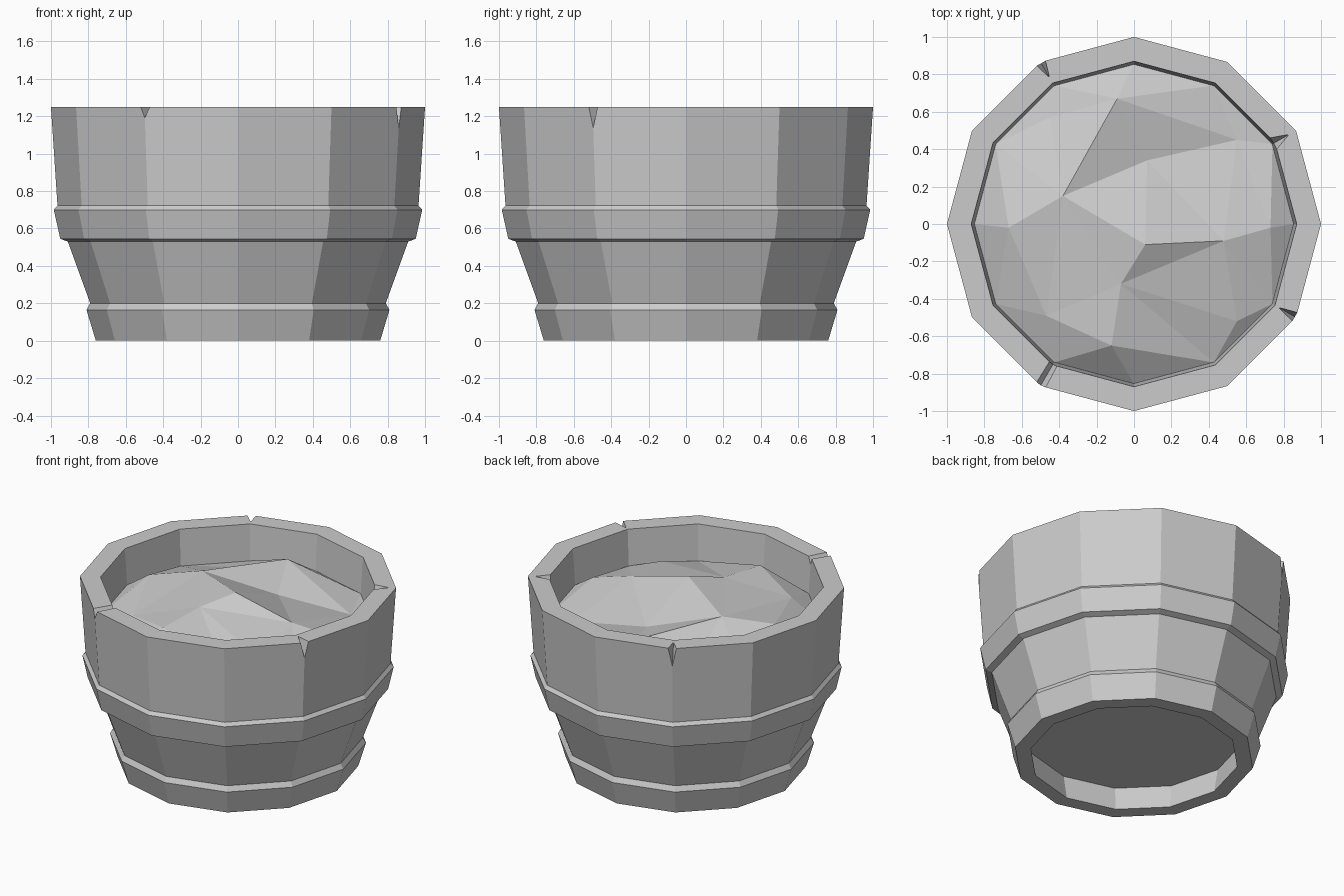
import bpy, bmesh, math
from mathutils import Vector, geometry

if "Cube" in bpy.data.objects:
    bpy.data.objects.remove(bpy.data.objects["Cube"])

SIDES = 12
GREY = (0.6, 0.6, 0.6, 1)
mat = bpy.data.materials.new("plain grey")
mat.use_nodes = True
mat.diffuse_color = GREY
mat.node_tree.nodes["Principled BSDF"].inputs["Base Color"].default_value = GREY


def ring_point(r, z, i):
    a = math.tau * i / SIDES
    return Vector((r * math.cos(a), r * math.sin(a), z))


def make_object(name, bm):
    bmesh.ops.remove_doubles(bm, verts=bm.verts, dist=1e-5)
    bmesh.ops.recalc_face_normals(bm, faces=bm.faces)
    mesh = bpy.data.meshes.new(name)
    bm.to_mesh(mesh)
    bm.free()
    mesh.materials.append(mat)
    obj = bpy.data.objects.new(name, mesh)
    bpy.context.collection.objects.link(obj)
    return obj


def lathe(name, profile, caps=False):
    """Turn a profile of (radius, height) into a faceted ring or a capped solid."""
    bm = bmesh.new()
    rings = [[bm.verts.new(ring_point(r, z, i)) for i in range(SIDES)] for r, z in profile]
    pairs = list(zip(rings, rings[1:]))
    if caps:
        bm.faces.new(rings[0])
        bm.faces.new(rings[-1])
    else:
        pairs.append((rings[-1], rings[0]))
    for low, high in pairs:
        for i in range(SIDES):
            j = (i + 1) % SIDES
            bm.faces.new((low[i], low[j], high[j], high[i]))
    return make_object(name, bm)


# Tub wall with a recessed underside and a hollow top
tub = lathe("tub", [(0.69, 0.17), (0.66, 0), (0.74, 0), (0.79, 0.2), (0.91, 0.53),
                    (0.965, 0.72), (1, 1.25), (0.87, 1.25), (0.85, 0.95)], caps=True)

# Hoops around the foot and the waist
lathe("lower_hoop", [(0.74, 0), (0.76, 0), (0.81, 0.165), (0.79, 0.2), (0.77, 0.2)])
lathe("upper_hoop", [(0.89, 0.53), (0.91, 0.53), (0.95, 0.545), (0.985, 0.70),
                     (0.963, 0.725), (0.94, 0.725)])


# Chips in the rim: V-shaped cutters, each running from one radius to another
def chip(name, angle, r_wide, r_tip, width, depth, tip_scale):
    a = math.radians(angle)
    out, side = Vector((math.cos(a), math.sin(a), 0)), Vector((-math.sin(a), math.cos(a), 0))
    bm = bmesh.new()
    for r, s in ((r_wide, 1), (r_tip, tip_scale)):
        for across, z in ((-1, 1.26), (1, 1.26), (0, 1.25 - depth * s)):
            bm.verts.new(out * r + side * across * width * s + Vector((0, 0, z)))
    bmesh.ops.convex_hull(bm, input=bm.verts)
    cutter = make_object(name, bm)
    cutter.hide_render = True
    cutter.hide_viewport = True
    cutter.display_type = "WIRE"
    cut = tub.modifiers.new(name, "BOOLEAN")
    cut.operation, cut.solver, cut.object = "DIFFERENCE", "EXACT", cutter


chip("chip_back_right", 120, 1.02, 0.91, 0.036, 0.16, 0.1)
chip("chip_front_left", -30, 1.02, 0.90, 0.036, 0.14, 0.1)
chip("chip_back_left", 30, 0.84, 0.95, 0.045, 0.14, 0.1)
chip("chip_front_right", -120, 1.02, 0.80, 0.033, 0.06, 0.8)

# Lumpy soil: low-poly surface joined to the inner wall
lumps = [(-.38, .15, 1.17), (.06, -.11, 1.235), (.48, -.09, 1.13), (-.07, -.32, 1.18),
         (-.12, -.65, 1.15), (.55, -.52, 1.05), (.73, -.02, 1.08), (.55, .45, 1.0),
         (.07, .34, 1.05), (-.09, .67, 1.13), (-.45, .57, 1.02), (-.67, -.02, 1.13),
         (-.47, -.49, 1.08)]
ridges = [(0, 1), (1, 2), (0, 8), (8, 7), (2, 3), (1, 3), (9, 7), (9, 8), (0, 11), (0, 9)]
points = [Vector(p) for p in lumps]
edge = [ring_point(0.855, 1.0, i) for i in range(SIDES)]
first = len(points)
points += edge
rim = [(first + i, first + (i + 1) % SIDES) for i in range(SIDES)]
flat, _, faces, origin, _, _ = geometry.delaunay_2d_cdt(
    [p.to_2d() for p in points], ridges + rim, [], 0, 1e-5)
bm = bmesh.new()
verts = [bm.verts.new(points[src[0]]) for src in origin]
for f in faces:
    bm.faces.new([verts[i] for i in f])
soil = make_object("soil", bm)
for poly in soil.data.polygons:
    if poly.normal.z < 0:
        poly.flip()
